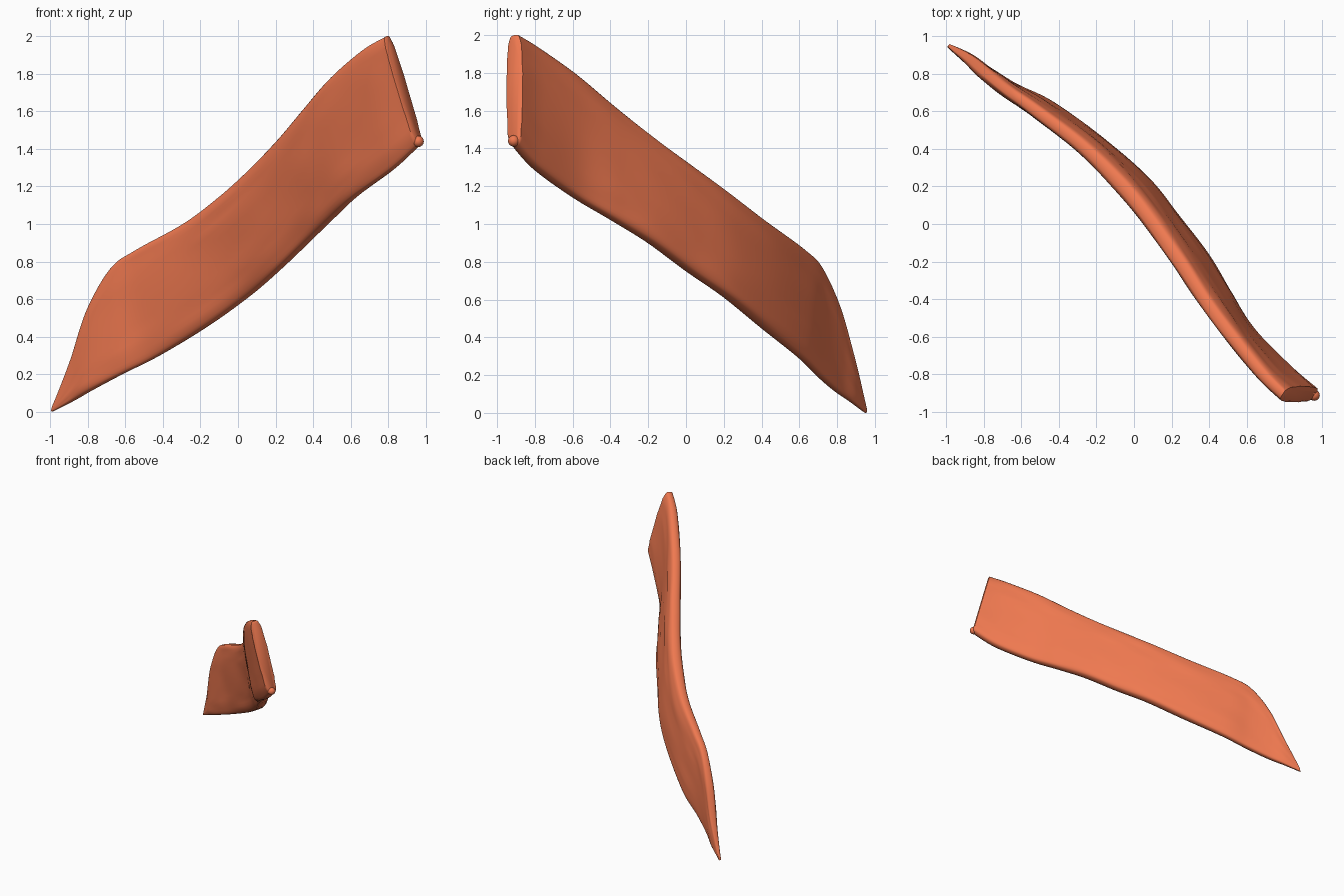
import bpy, bmesh, math
from mathutils import Vector, noise

if "Cube" in bpy.data.objects:
    bpy.data.objects.remove(bpy.data.objects["Cube"])

# Stations along the plank:
# y, top edge (x, z), bottom edge (x, z), half thickness, shift towards the back
ROWS = [
    (-0.91, 0.79, 2.00, 0.965, 1.42, 0.050, 0.003),
    (-0.80, 0.67, 1.93, 0.82, 1.29, 0.054, 0.010),
    (-0.60, 0.50, 1.785, 0.61, 1.14, 0.056, 0.016),
    (-0.40, 0.35, 1.615, 0.48, 1.02, 0.058, 0.020),
    (-0.20, 0.21, 1.45, 0.35, 0.895, 0.060, 0.024),
    (0.00, 0.065, 1.30, 0.19, 0.745, 0.062, 0.028),
    (0.20, -0.10, 1.15, 0.03, 0.605, 0.062, 0.028),
    (0.40, -0.29, 1.005, -0.19, 0.445, 0.058, 0.022),
    (0.60, -0.54, 0.865, -0.44, 0.29, 0.050, 0.012),
    (0.70, -0.67, 0.77, -0.63, 0.195, 0.045, 0.006),
    (0.80, -0.79, 0.56, -0.79, 0.11, 0.040, 0.002),
    (0.88, -0.88, 0.29, -0.885, 0.055, 0.030, 0.0),
    (0.95, -0.985, 0.03, -0.99, 0.00, 0.010, 0.0),
]
STEPS, SIDES = 10, 40
LAST = len(ROWS) - 1


def smooth_row(u):
    """Catmull-Rom interpolation between stations."""
    i = min(int(u), LAST - 1)
    t = u - i
    p = [ROWS[max(0, min(LAST, i + k))] for k in (-1, 0, 1, 2)]
    return [0.5 * (2 * b + (c - a) * t + (2 * a - 5 * b + 4 * c - d) * t * t
                   + (3 * b - a - 3 * c + d) * t ** 3) for a, b, c, d in zip(*p)]


def frame(u):
    y, xt, zt, xb, zb, h, back = smooth_row(u)
    return Vector((xt, y, zt)), Vector((xb, y, zb)), h, back


def power(v, e):
    return math.copysign(abs(v) ** e, v)


coral = bpy.data.materials.new("coral")
coral.diffuse_color = (0.86, 0.19, 0.08, 1)
coral.use_nodes = True
coral.node_tree.nodes["Principled BSDF"].inputs["Base Color"].default_value = coral.diffuse_color


def finish(bm, name):
    bmesh.ops.recalc_face_normals(bm, faces=bm.faces)
    mesh = bpy.data.meshes.new(name)
    bm.to_mesh(mesh)
    bm.free()
    ob = bpy.data.objects.new(name, mesh)
    bpy.context.collection.objects.link(ob)
    mesh.materials.append(coral)
    bpy.context.view_layer.objects.active = ob
    ob.select_set(True)
    bpy.ops.object.shade_smooth_by_angle(angle=math.radians(50))
    ob.select_set(False)
    return ob


# Curved plank: rounded sections lofted from the blunt end to the pointed tip
bm = bmesh.new()
rings = []
for k in range(LAST * STEPS + 1):
    u = k / STEPS
    top, bottom, h, back = frame(u)
    t0, b0 = frame(max(0, u - 0.4))[:2]
    t1, b1 = frame(min(LAST, u + 0.4))[:2]
    up = (top - bottom) / 2
    normal = ((t1 + b1) - (t0 + b0)).cross(up).normalized()
    if normal.x + normal.y < 0:
        normal.negate()
    mid = (top + bottom) / 2 + normal * back
    ring = []
    for s in range(SIDES):
        a = 2 * math.pi * s / SIDES
        v = power(math.sin(a), 0.7)
        w = power(math.cos(a), 0.5)
        # faint grain running along the plank
        grain = noise.noise(Vector((u * 0.8, v * 5, w * 2))) * 0.12
        ring.append(bm.verts.new(mid + up * v + normal * h * w * (1 + grain)))
    rings.append(ring)
for r0, r1 in zip(rings, rings[1:]):
    for s in range(SIDES):
        n = (s + 1) % SIDES
        bm.faces.new((r0[s], r0[n], r1[n], r1[s]))

# Blunt end cap, slightly bevelled outward, and tip cap
cap = bm.faces.new(rings[0])
bm.faces.new(rings[-1])
bmesh.ops.recalc_face_normals(bm, faces=bm.faces)
bmesh.ops.inset_region(bm, faces=[cap], thickness=0.012, depth=0.008)
finish(bm, "curved_plank")

# Small lump on the lower corner of the blunt end
bm = bmesh.new()
bmesh.ops.create_uvsphere(bm, u_segments=20, v_segments=12, radius=0.03)
bmesh.ops.translate(bm, verts=bm.verts, vec=(0.96, -0.912, 1.44))
finish(bm, "corner_lump")
